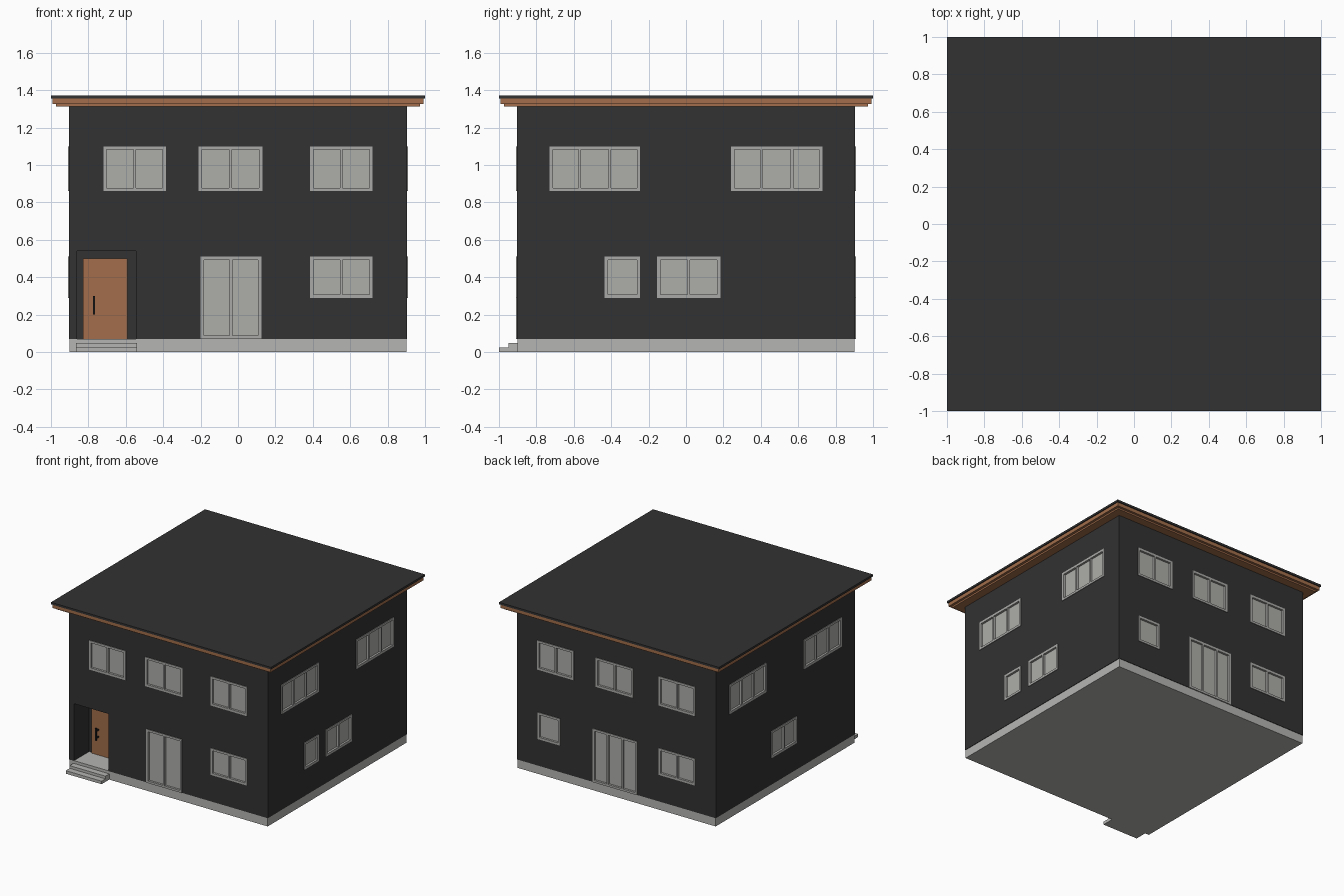
import bpy, bmesh, math
from mathutils import Matrix, Vector

if "Cube" in bpy.data.objects:
    bpy.data.objects.remove(bpy.data.objects["Cube"])

W = 0.904  # half width of the walls


def material(name, r, g, b):
    m = bpy.data.materials.new(name)
    m.diffuse_color = (r, g, b, 1)
    m.use_nodes = True
    m.node_tree.nodes["Principled BSDF"].inputs["Base Color"].default_value = m.diffuse_color
    return m


DARK = material("charcoal_render", 0.032, 0.032, 0.032)
WOOD = material("brown_wood", 0.36, 0.155, 0.07)
STONE = material("pale_stone", 0.46, 0.46, 0.45)
FRAME = material("window_frame_grey", 0.40, 0.40, 0.39)
GLASS = material("pane_grey", 0.42, 0.42, 0.40)
BLACK = material("black_metal", 0.015, 0.015, 0.015)


def add_box(bm, x, y, z):
    """Box spanning the (min, max) ranges x, y, z."""
    size = [r[1] - r[0] for r in (x, y, z)]
    mid = Vector([(r[0] + r[1]) / 2 for r in (x, y, z)])
    bmesh.ops.create_cube(bm, size=1, matrix=Matrix.Translation(mid) @ Matrix.Diagonal((*size, 1)))


def make(name, mat, boxes, turn=0):
    """Object made of boxes, turned about z in quarter turns."""
    bm = bmesh.new()
    for b in boxes:
        add_box(bm, *b)
    bm.transform(Matrix.Rotation(turn * math.pi / 2, 4, 'Z'))
    me = bpy.data.meshes.new(name)
    bm.to_mesh(me)
    bm.free()
    me.materials.append(mat)
    ob = bpy.data.objects.new(name, me)
    bpy.context.collection.objects.link(ob)
    return ob


# Windows per side: (left, right, bottom, top, panes), measured along each wall
UP, LOW, PATIO = (0.86, 1.10), (0.29, 0.51), (0.07, 0.51)
SIDES = {
    "front": (0, [(-0.72, -0.385, *UP, 2), (-0.21, 0.13, *UP, 2), (0.385, 0.72, *UP, 2),
                  (-0.20, 0.125, *PATIO, 2), (0.385, 0.72, *LOW, 2)]),
    "right": (1, [(-0.73, -0.245, *UP, 3), (0.24, 0.73, *UP, 3),
                  (-0.435, -0.245, *LOW, 1), (-0.155, 0.185, *LOW, 2)]),
    "back": (2, [(-0.72, -0.385, *UP, 2), (-0.185, 0.155, *UP, 2), (0.385, 0.72, *UP, 2),
                 (-0.715, -0.51, *LOW, 1), (-0.215, 0.19, *PATIO, 3), (0.385, 0.72, *LOW, 2)]),
    "left": (3, [(-0.735, -0.25, *UP, 3), (0.235, 0.725, *UP, 3), (-0.185, 0.145, *LOW, 2)]),
}


def window(name, turn, l, r, b, t, panes):
    f, m = 0.018, 0.007  # frame width, half mullion
    d = (-W - 0.005, -W + 0.025)
    bars = [((l, l + f), d, (b, t)), ((r - f, r), d, (b, t)),
            ((l + f, r - f), d, (b, b + f)), ((l + f, r - f), d, (t - f, t))]
    for i in range(1, panes):
        u = l + (r - l) * i / panes
        bars.append(((u - m, u + m), d, (b + f, t - f)))
    make(name + "_frame", FRAME, bars, turn)
    make(name + "_panes", GLASS, [((l + f, r - f), (-W + 0.012, -W + 0.02), (b + f, t - f))], turn)


# Walls with window openings and a porch recess
walls = make("walls", DARK, [((-W, W), (-W, W), (0.07, 1.315))])
porch = make("porch_cutter", DARK, [((-0.86, -0.545), (-1, -W + 0.2), (0.0, 0.54))])
cutters = [porch]
for side, (turn, wins) in SIDES.items():
    holes = []
    for i, w in enumerate(wins):
        l, r, b, t, _ = w
        low = b - 0.02 if b < 0.1 else b
        holes.append(((l, r), (-1, -W + 0.025), (low, t)))
        window(f"{side}_window_{i + 1}", turn, *w)
    cutters.append(make(side + "_window_cutter", DARK, holes, turn))
for c in cutters:
    mod = walls.modifiers.new(c.name, 'BOOLEAN')
    mod.operation = 'DIFFERENCE'
    mod.solver = 'EXACT'
    mod.object = c
bpy.context.view_layer.update()
cut = bpy.data.meshes.new_from_object(walls.evaluated_get(bpy.context.evaluated_depsgraph_get()))
walls.modifiers.clear()
walls.data = cut
for c in cutters:
    bpy.data.objects.remove(c)

# Plinth and front steps
P = W - 0.004
make("plinth", STONE, [((-P, P), (-P, P), (0, 0.07))])
make("front_steps", STONE, [((-0.865, -0.54), (-1.0, -P), (0, 0.025)),
                            ((-0.865, -0.54), (-0.95, -P), (0.025, 0.047))])

# Front door at the back of the porch, with a bar handle
D = -W + 0.2
make("front_door", WOOD, [((-0.83, -0.59), (D - 0.012, D + 0.01), (0.07, 0.50))])
make("door_handle", BLACK, [((-0.776, -0.764), (D - 0.045, D - 0.033), (0.20, 0.30)),
                            ((-0.776, -0.764), (D - 0.035, D - 0.01), (0.215, 0.227)),
                            ((-0.776, -0.764), (D - 0.035, D - 0.01), (0.273, 0.285))])

# Flat roof: stepped wooden fascia with soffit, dark cap
make("roof_fascia", WOOD, [((-0.972, 0.972), (-0.972, 0.972), (1.312, 1.33)),
                           ((-0.992, 0.992), (-0.992, 0.992), (1.325, 1.357))])
make("roof_cap", DARK, [((-1, 1), (-1, 1), (1.355, 1.372))])
